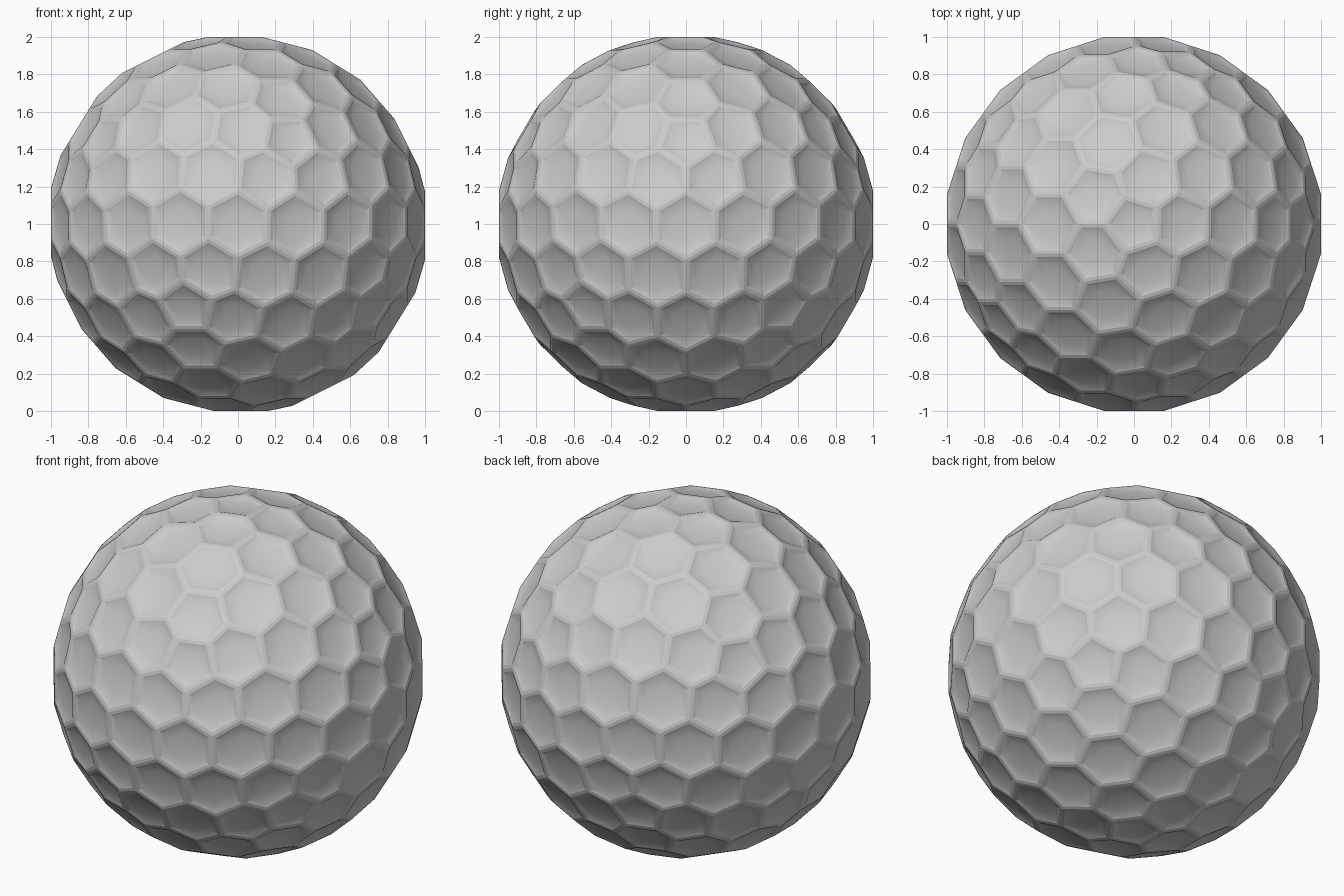
import bpy, bmesh, math
from mathutils import Vector

if "Cube" in bpy.data.objects:
    bpy.data.objects.remove(bpy.data.objects["Cube"])

# Source icosphere: every vertex becomes one cell, every triangle one corner
src = bmesh.new()
bmesh.ops.create_icosphere(src, subdivisions=3, radius=1.0)
src.normal_update()

# Cell shell: dual solid with all faces tangent to the unit sphere
bm = bmesh.new()
corner = {}
for f in src.faces:
    n = f.normal
    corner[f] = bm.verts.new(n / n.dot(f.verts[0].co) + Vector((0, 0, 1)))
for v in src.verts:
    axis = v.co.normalized()
    u = axis.orthogonal().normalized()
    w = axis.cross(u)
    ring = sorted(v.link_faces, key=lambda f: math.atan2(f.normal.dot(w), f.normal.dot(u)))
    bm.faces.new([corner[f] for f in ring])
src.free()
bm.normal_update()

# Dimples: narrow flat rim, sloped wall, shallow bowl
cells = list(bm.faces)
for thickness, depth in ((0.018, 0.0), (0.022, -0.008), (0.04, -0.006)):
    bmesh.ops.inset_individual(bm, faces=cells, thickness=thickness, depth=depth, use_even_offset=True)

mesh = bpy.data.meshes.new("dimpled_ball")
bm.to_mesh(mesh)
bm.free()
ball = bpy.data.objects.new("dimpled_ball", mesh)
bpy.context.collection.objects.link(ball)

# Soft dimples, crisp cell edges
bpy.context.view_layer.objects.active = ball
ball.select_set(True)
bpy.ops.object.shade_smooth_by_angle(angle=math.radians(14))
